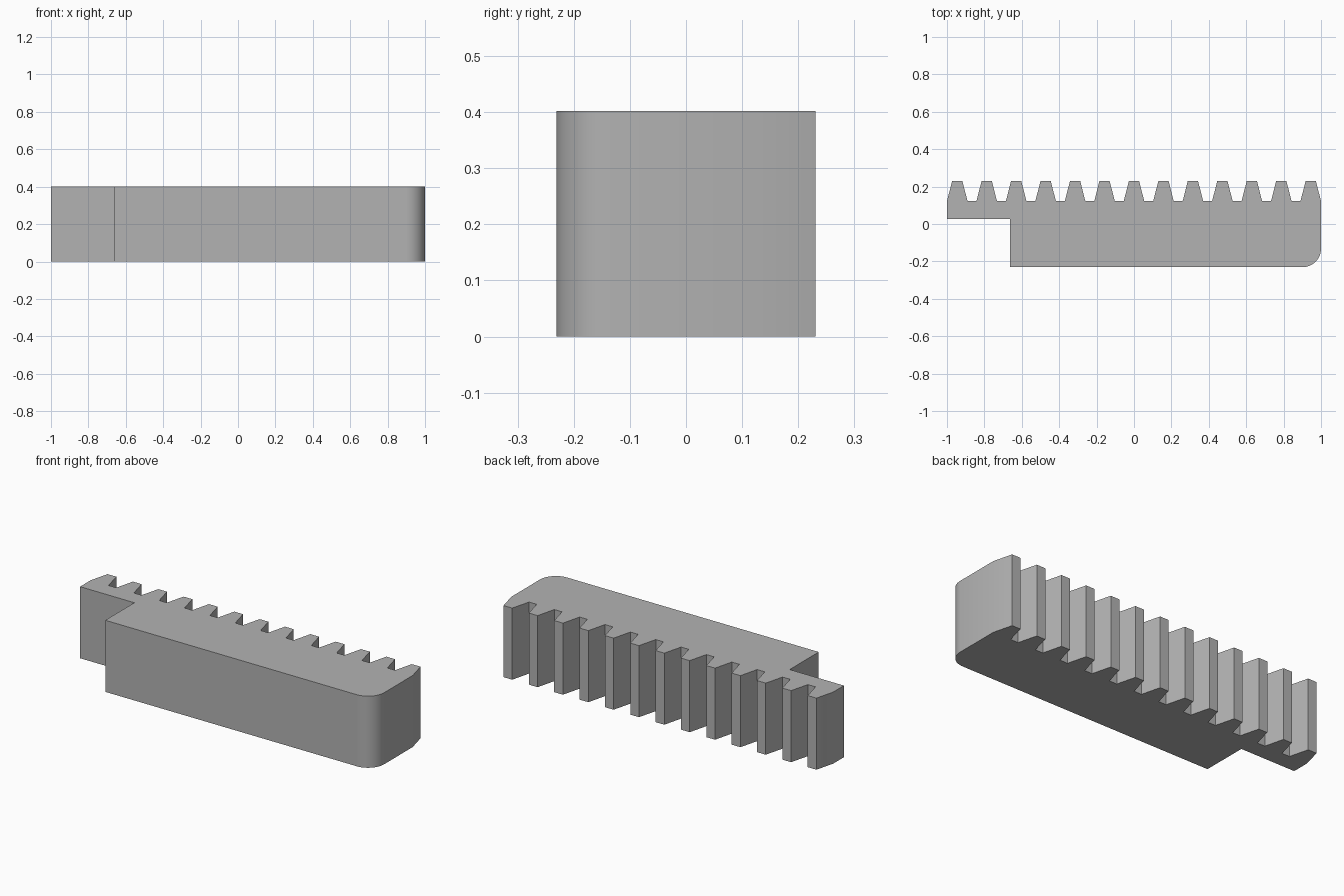
import bpy, bmesh, math

cube = bpy.data.objects.get("Cube")
if cube:
    bpy.data.objects.remove(cube, do_unlink=True)

HEIGHT = 0.402
FRONT, STEP_Y, STEP_X = -0.231, 0.027, -0.663
ROOT, TIP = 0.122, 0.231
TEETH, PITCH = 13, 0.1575
ROOT_HALF, TIP_HALF = 0.055, 0.027
RADIUS, SEGMENTS = 0.1, 12

# Plain grey finish
grey = bpy.data.materials.new("grey")
grey.use_nodes = True
colour = (0.45, 0.45, 0.45, 1)
grey.diffuse_color = colour
grey.node_tree.nodes["Principled BSDF"].inputs["Base Color"].default_value = colour

# Stepped body outline with one rounded front corner
outline = [(-1, STEP_Y), (STEP_X, STEP_Y), (STEP_X, FRONT)]
for i in range(SEGMENTS + 1):
    a = math.pi / 2 * (i / SEGMENTS - 1)
    outline.append((1 - RADIUS + RADIUS * math.cos(a),
                    FRONT + RADIUS + RADIUS * math.sin(a)))

# Trapezoid teeth along the back, from left to right end
for i in reversed(range(TEETH)):
    x = (i - (TEETH - 1) / 2) * PITCH
    outline += [(x + ROOT_HALF, ROOT), (x + TIP_HALF, TIP),
                (x - TIP_HALF, TIP), (x - ROOT_HALF, ROOT)]

# Extrude the outline into the solid rack
bm = bmesh.new()
base = bm.faces.new([bm.verts.new((x, y, 0)) for x, y in outline])
top = bmesh.ops.extrude_face_region(bm, geom=[base], use_keep_orig=True)["geom"]
bmesh.ops.translate(bm, vec=(0, 0, HEIGHT),
                    verts=[v for v in top if isinstance(v, bmesh.types.BMVert)])
bmesh.ops.recalc_face_normals(bm, faces=bm.faces)
mesh = bpy.data.meshes.new("toothed_rack")
bm.to_mesh(mesh)
bm.free()
mesh.materials.append(grey)
rack = bpy.data.objects.new("toothed_rack", mesh)
bpy.context.collection.objects.link(rack)

# Smooth the rounded corner, keep the other edges crisp
bpy.ops.object.select_all(action="DESELECT")
rack.select_set(True)
bpy.context.view_layer.objects.active = rack
bpy.ops.object.shade_smooth_by_angle(angle=math.radians(30))
